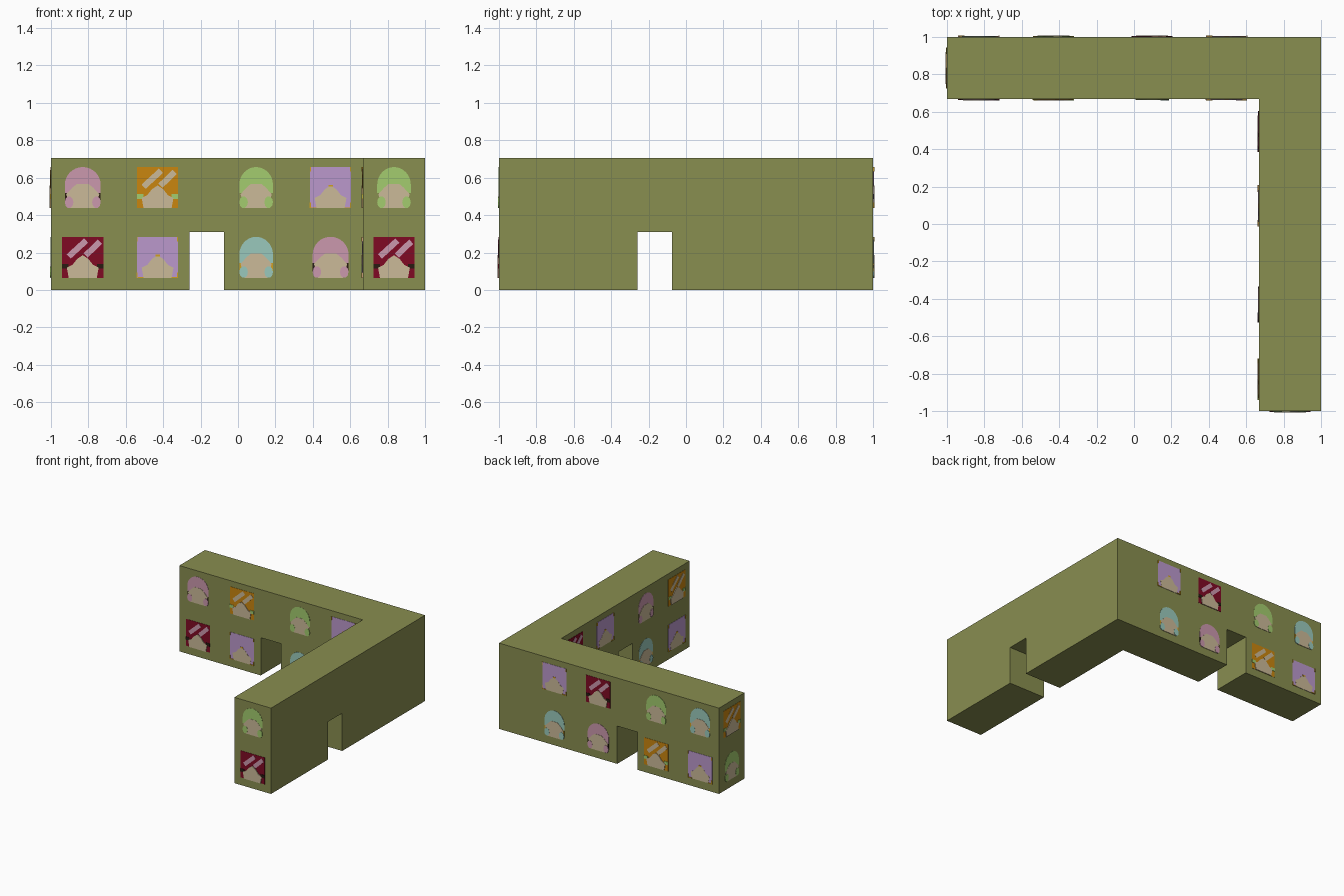
import bpy, bmesh, math
from mathutils import Vector

if "Cube" in bpy.data.objects:
    bpy.data.objects.remove(bpy.data.objects["Cube"])

HEIGHT, INNER = 0.705, 0.667
PASSAGE = (-0.26, -0.075, 0.31)


def lin(c):
    return c / 12.92 if c <= 0.04045 else ((c + 0.055) / 1.055) ** 2.4


def material(name, code):
    m = bpy.data.materials.new(name)
    m.diffuse_color = [lin(int(code[i:i + 2], 16) / 255) for i in (0, 2, 4)] + [1]
    m.use_nodes = True
    m.node_tree.nodes["Principled BSDF"].inputs["Base Color"].default_value = m.diffuse_color
    return m


MATS = {n: material(n, c) for n, c in {
    "olive": "898E50", "pink": "CB98AE", "cream": "CBBA98", "orange": "CA860F",
    "crimson": "800A24", "lime": "A3CC6E", "lilac": "BB99CC", "teal": "9AC9BC",
    "dark": "2A1A12", "gold": "D0A020"}.items()}


def make_object(name, bm, mats):
    bmesh.ops.recalc_face_normals(bm, faces=bm.faces)
    me = bpy.data.meshes.new(name)
    bm.to_mesh(me)
    bm.free()
    ob = bpy.data.objects.new(name, me)
    bpy.context.collection.objects.link(ob)
    for m in mats:
        me.materials.append(MATS[m])
    return ob


def prism(bm, points, offset, mat=0):
    """Extrude a flat polygon by an offset vector into a closed solid."""
    face = bm.faces.new([bm.verts.new(p) for p in points])
    new = bmesh.ops.extrude_face_region(bm, geom=[face], use_keep_orig=True)["geom"]
    verts = [g for g in new if isinstance(g, bmesh.types.BMVert)]
    bmesh.ops.translate(bm, verts=verts, vec=offset)
    for f in {f for v in verts for f in v.link_faces} | {face}:
        f.material_index = mat


# L-shaped building with a passage cut through each wing
bm = bmesh.new()
prism(bm, [(-1, INNER, 0), (INNER, INNER, 0), (INNER, -1, 0),
           (1, -1, 0), (1, 1, 0), (-1, 1, 0)], Vector((0, 0, HEIGHT)))
walls = make_object("l_shaped_walls", bm, ["olive"])

a, b, top = PASSAGE
for axis in "xy":
    bm = bmesh.new()
    if axis == "y":
        pts = [(a, .5, -.1), (b, .5, -.1), (b, .5, top), (a, .5, top)]
        prism(bm, pts, Vector((0, 0.7, 0)))
    else:
        pts = [(.5, a, -.1), (.5, b, -.1), (.5, b, top), (.5, a, top)]
        prism(bm, pts, Vector((0.7, 0, 0)))
    cutter = make_object("passage_cutter_" + axis, bm, ["olive"])
    cutter.hide_render = True
    mod = walls.modifiers.new("passage_" + axis, "BOOLEAN")
    mod.operation, mod.solver, mod.object = "DIFFERENCE", "EXACT", cutter
    bpy.context.view_layer.objects.active = walls
    bpy.ops.object.modifier_apply(modifier=mod.name)
    bpy.data.objects.remove(cutter)


# Shapes in window coordinates: u to the right, v up
def rect(u0, v0, u1, v1):
    return [(u0, v0), (u1, v0), (u1, v1), (u0, v1)]


def ellipse(u, v, ru, rv, start=0, end=360, n=16):
    return [(u + ru * math.cos(math.radians(start + (end - start) * i / n)),
             v + rv * math.sin(math.radians(start + (end - start) * i / n)))
            for i in range(n if end - start == 360 else n + 1)]


def stripe(u0, v0, u1, v1, w=0.016):
    d = Vector((u1 - u0, v1 - v0)).normalized() * w
    return [(u0 + d.y, v0 - d.x), (u1 + d.y, v1 - d.x),
            (u1 - d.y, v1 + d.x), (u0 - d.y, v0 + d.x)]


GABLE = [(-.075, -.11), (.075, -.11), (.085, -.055), (.055, -.04), (.03, -.008),
         (0, .012), (-.03, -.008), (-.055, -.04), (-.085, -.055)]
BODY = [(-.065, -.11), (.065, -.11), (.088, -.035), (.055, .0), (.03, .02),
        (-.03, .02), (-.055, .0), (-.088, -.035)]


def dome(colour, half, accent):
    """Rounded window with a cream centre and a curl at each lower corner."""
    cap = ellipse(0, .015, half, .095, 0, 180) + [(-half, -.03), (half, -.03)]
    s = half / .095
    parts = [(colour, cap)]
    if accent:
        parts += [(accent, rect(-half, -.075, half, -.03))]
    parts += [("cream", [(u * s, v) for u, v in BODY])]
    parts += [(colour, ellipse(k * (half - .023), -.078, .023, .032, n=10)) for k in (-1, 1)]
    return parts


def striped(colour, stripes, accent):
    """Square window with two diagonal stripes and a gabled centre."""
    return [(colour, rect(-.11, -.11, .11, .11)),
            (stripes, stripe(-.075, .005, .018, .09)),
            (stripes, stripe(.015, .01, .092, .084)),
            (accent, rect(-.11, -.06, -.075, -.035)),
            (accent, rect(.075, -.06, .11, -.035)),
            ("cream", GABLE)]


def plain():
    """Square lilac window with gold touches round the edge."""
    parts = [("lilac", rect(-.11, -.11, .11, .11)), ("cream", GABLE),
             ("gold", rect(-.012, .005, .012, .015))]
    for k in (-1, 1):
        parts += [("gold", rect(k * .108 - .004, -.11, k * .108 + .002, -.08)),
                  ("gold", rect(k * .09 - .015, -.11, k * .09 + .015, -.105)),
                  ("gold", rect(k * .108 - .003, .085, k * .108 + .002, .11))]
    return parts


STYLES = {
    "pink": dome("pink", .096, "dark"), "lime": dome("lime", .09, None),
    "teal": dome("teal", .09, "gold"), "lilac": plain(),
    "orange": striped("orange", "cream", "lime"),
    "crimson": striped("crimson", "pink", "dark")}


def window(name, style, centre, normal):
    """Stack thin painted plates on a wall, each layer a hair further out."""
    n, up = Vector(normal), Vector((0, 0, 1))
    right = up.cross(n)
    used = list(dict.fromkeys(c for c, _ in STYLES[style]))
    bm = bmesh.new()
    for i, (colour, shape) in enumerate(STYLES[style]):
        pts = [Vector(centre) + right * u + up * v for u, v in shape]
        prism(bm, pts, n * (0.002 + 0.001 * min(i, 6)), used.index(colour))
    make_object(name, bm, used)


# Windows on each wall: (position along wall, upper style, lower style)
COLS = (-.83, -.43, .097, .495)
WALLS = {
    "inner_back": ((0, -1, 0), INNER, list(zip(COLS, ("pink", "orange", "lime", "lilac"),
                                               ("crimson", "lilac", "teal", "pink")))),
    "outer_back": ((0, 1, 0), 1, list(zip(COLS, ("teal", "lime", "crimson", "lilac"),
                                          ("lilac", "orange", "pink", "teal")))),
    "inner_right": ((-1, 0, 0), INNER, list(zip(COLS, ("orange", "pink", "lilac", "crimson"),
                                                ("lilac", "teal", "lime", "orange")))),
    "front_end": ((0, -1, 0), -1, [(.834, "lime", "crimson")]),
    "left_end": ((-1, 0, 0), -1, [(.834, "orange", "lime")])}

for wall, (normal, plane, cols) in WALLS.items():
    for i, (pos, upper, lower) in enumerate(cols):
        for row, z, style in (("upper", .547, upper), ("lower", .174, lower)):
            centre = (plane, pos, z) if normal[0] else (pos, plane, z)
            window(f"{wall}_window_{row}_{i + 1}", style, centre, normal)
